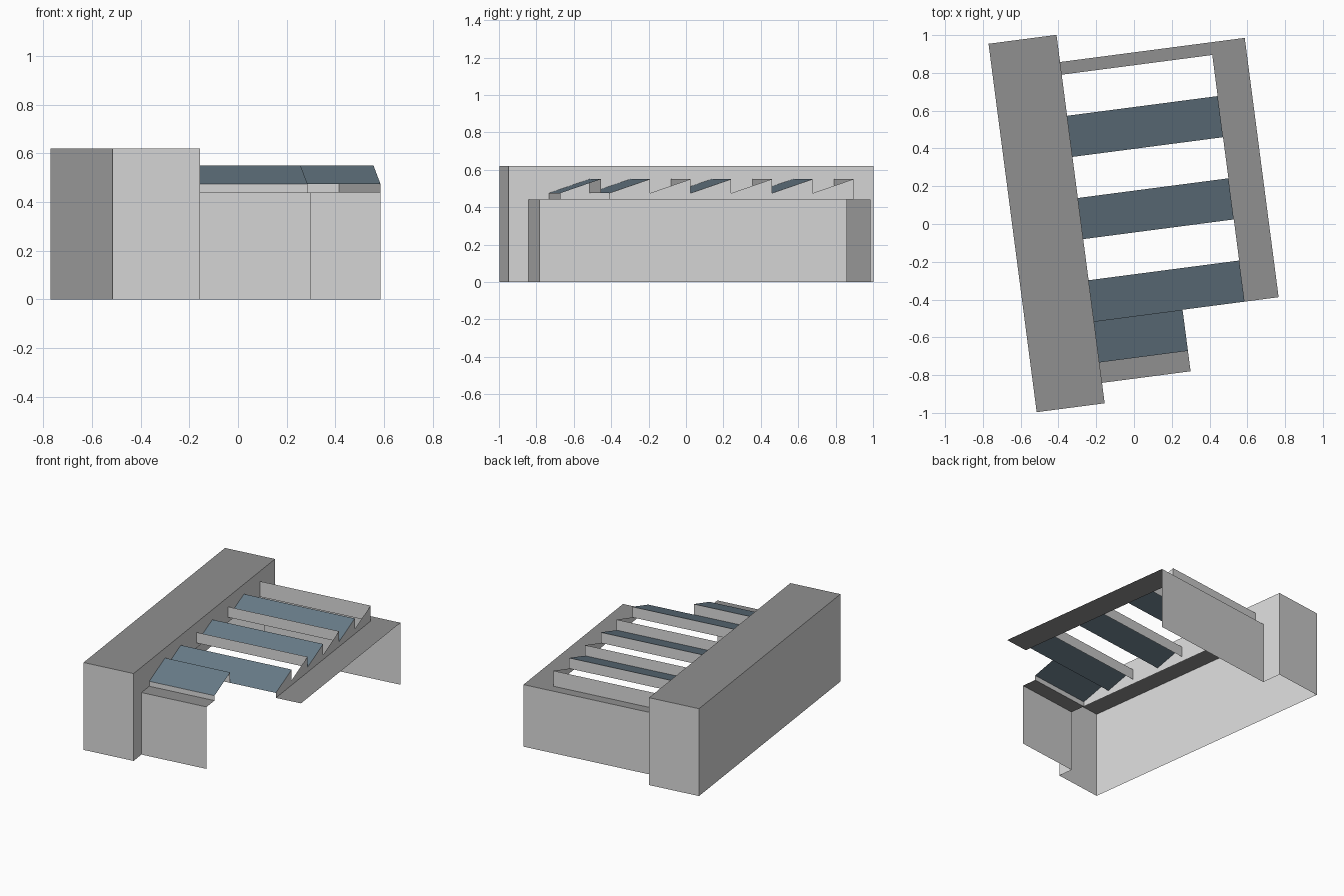
import bpy, math
from mathutils import Matrix

if "Cube" in bpy.data.objects:
    bpy.data.objects.remove(bpy.data.objects["Cube"])

TURN = Matrix.Rotation(math.radians(7.45), 4, 'Z')


def material(name, rgb):
    m = bpy.data.materials.new(name)
    m.diffuse_color = (*rgb, 1)
    m.use_nodes = True
    m.node_tree.nodes["Principled BSDF"].inputs["Base Color"].default_value = m.diffuse_color
    return m


WALL = material("light_wall", (0.7, 0.7, 0.7))
ROOF = material("grey_roof", (0.28, 0.28, 0.28))
GLASS = material("blue_grey_slope", (0.14, 0.2, 0.25))


def part(name, mat, faces):
    """One object made of separate flat polygons, turned to the site angle."""
    verts, polys = [], []
    for f in faces:
        polys.append(range(len(verts), len(verts) + len(f)))
        verts += f
    me = bpy.data.meshes.new(name)
    me.from_pydata(verts, [], [list(p) for p in polys])
    me.transform(TURN)
    me.materials.append(mat)
    ob = bpy.data.objects.new(name, me)
    bpy.context.collection.objects.link(ob)
    return ob


def wall(x0, y0, x1, y1, z0, z1):
    """Upright panel facing the right-hand side of its direction."""
    return [(x0, y0, z0), (x1, y1, z0), (x1, y1, z1), (x0, y0, z1)]


def slab(x0, x1, y0, y1, z0, z1=None):
    """Upward panel, sloping from z0 at y0 to z1 at y1."""
    z1 = z0 if z1 is None else z1
    return [(x0, y0, z0), (x1, y0, z0), (x1, y1, z1), (x0, y1, z1)]


# Main dimensions
TL, TR, TF, TB, TH = -0.640, -0.277, -0.921, 1.046, 0.62   # tall block
HR, HF, HB, HH = 0.709, -0.812, 0.901, 0.44                # low hall
SR, AR = 0.527, 0.196                                      # skylight / annex right edge
Y0, STEP, LOW, PEAK = -0.703, 0.2195, 0.475, 0.55          # sawteeth
ys = [Y0 + STEP * i for i in range(8)]

# Tall block, open towards the hall and underneath
part("tall_block_walls", WALL, [
    wall(TL, TF, TR, TF, 0, TH),
    wall(TR, TB, TL, TB, 0, TH),
    wall(TL, TB, TL, TF, 0, TH),
    [(TR, y, z) for y, z in [(TF, 0), (HF, 0), (HF, HH), (HB, HH),
                             (HB, 0), (TB, 0), (TB, TH), (TF, TH)]]])
part("tall_block_roof", ROOF, [slab(TL, TR, TF, TB, TH)])

# Low hall: front and back walls, flat roof border
part("hall_front_wall", WALL, [wall(TR, HF, AR, HF, 0, HH)])
part("hall_back_wall", WALL, [wall(HR, HB, TR, HB, 0, HH)])
part("hall_flat_roof", ROOF, [
    slab(TR, AR, HF, ys[0], HH),
    slab(SR, HR, ys[1], HB, HH),
    slab(TR, SR, ys[7], HB, HH)])

# Sawtooth skylights: upright back faces, every other slope left open
risers, slopes = [wall(TR, ys[0], AR, ys[0], HH, LOW)], []
for i in range(7):
    right = AR if i == 0 else SR
    base = HH if i == 6 else LOW
    risers.append(wall(right, ys[i + 1], TR, ys[i + 1], base, PEAK))
    if i in (0, 1, 3, 5):
        slopes.append(slab(TR, right, ys[i], ys[i + 1], LOW, PEAK))
part("skylight_risers", WALL, risers)
part("skylight_slopes", GLASS, slopes)

# Sawtooth side: curb plus one triangle per tooth
sides = [wall(SR, ys[1], SR, ys[7], HH, LOW)]
for i in range(1, 7):
    sides.append([(SR, ys[i], LOW), (SR, ys[i + 1], LOW), (SR, ys[i + 1], PEAK)])
part("skylight_side", WALL, sides)
